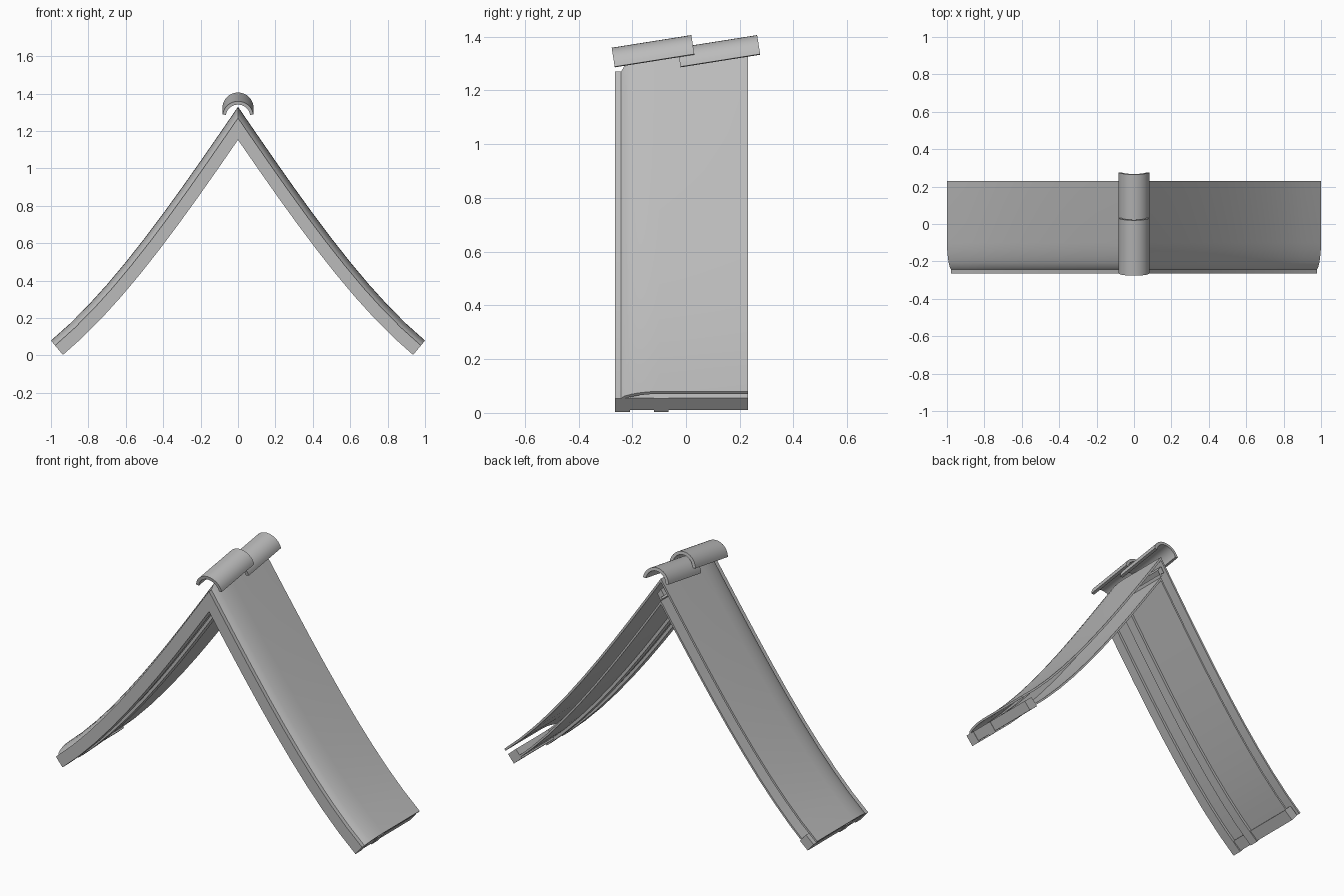
import bpy
import bmesh
from math import sin, cos, radians, hypot

cube = bpy.data.objects.get("Cube")
if cube:
    bpy.data.objects.remove(cube, do_unlink=True)

grey = bpy.data.materials.new("plain grey")
grey.use_nodes = True
COLOUR = (0.5, 0.5, 0.5, 1)
grey.diffuse_color = COLOUR
grey.node_tree.nodes["Principled BSDF"].inputs["Base Color"].default_value = COLOUR


def slope_point(x, depth):
    """Point at a given depth square to the concave roof line; mitred at the ridge."""
    a = abs(x)
    side = 1 if x > 0 else -1
    z = 1.33 - 1.46 * a + 0.21 * a ** 3
    slope = -1.46 + 0.63 * a * a
    size = hypot(1, slope)
    if a < 1e-6:
        return 0, z - depth * size
    return side * (a + slope / size * depth), z - depth / size


def loft(name, rings):
    """Capped solid through a row of matching closed rings."""
    bm = bmesh.new()
    rows = [[bm.verts.new(p) for p in ring] for ring in rings]
    for r, s in zip(rows, rows[1:]):
        for i in range(len(r)):
            j = (i + 1) % len(r)
            bm.faces.new((r[i], r[j], s[j], s[i]))
    bm.faces.new(rows[0])
    bm.faces.new(rows[-1])
    bmesh.ops.recalc_face_normals(bm, faces=bm.faces)
    mesh = bpy.data.meshes.new(name)
    bm.to_mesh(mesh)
    bm.free()
    mesh.materials.append(grey)
    obj = bpy.data.objects.new(name, mesh)
    bpy.context.collection.objects.link(obj)
    bpy.ops.object.select_all(action='DESELECT')
    obj.select_set(True)
    bpy.context.view_layer.objects.active = obj
    bpy.ops.object.shade_smooth_by_angle(angle=radians(30))


def sweep(name, section, stations):
    """Carry a (y, depth) section along the roof line."""
    rings = []
    for x in stations:
        ring = []
        for y, depth in section:
            px, pz = slope_point(x, depth)
            ring.append((px, y, pz))
        rings.append(ring)
    loft(name, rings)


def bar(y0, y1, top, bottom):
    return [(y0, top), (y1, top), (y1, bottom), (y0, bottom)]


whole = [i / 10 for i in range(-10, 11)]

# Thin roof covering with a rounded front lip
outer = [(0.23, 0), (-0.10, 0), (-0.14, 0.002), (-0.175, 0.007),
         (-0.205, 0.014), (-0.23, 0.023), (-0.242, 0.034)]
inner = [(y, depth + 0.012) for y, depth in reversed(outer)]
sweep("roof_covering", outer + inner, whole)

# Gable board and inner rafter
sweep("gable_board", bar(-0.265, -0.208, 0.034, 0.1), whole)
sweep("inner_rafter", bar(-0.12, -0.065, 0.034, 0.1), whole)

# Thin lining below the hollow
sweep("lining", bar(-0.208, 0.23, 0.073, 0.084), [x * 0.98 for x in whole])

# Boards running front to back at the ridge and eaves
sweep("ridge_board", bar(-0.208, 0.23, 0.034, 0.073), [-0.05, 0, 0.05])
for side, word in ((1, "left"), (-1, "right")):
    sweep(word + "_eave_board", bar(-0.208, 0.23, 0.034, 0.092),
          [side * 0.95, side * 0.998])

# Overlapping half-round ridge tiles
tilt = radians(9)
steps = 16
arch = [(r * cos(a), r * sin(a) - 0.009)
        for r, order in ((0.083, range(steps + 1)), (0.065, range(steps, -1, -1)))
        for a in (radians(8 + 164 * k / steps) for k in order)]
for word, start in (("front", -0.265), ("rear", -0.02)):
    rings = []
    for along in (0, 0.3):
        rings.append([(u, start + along * cos(tilt) - v * sin(tilt),
                       1.286 + along * sin(tilt) + v * cos(tilt)) for u, v in arch])
    loft(word + "_ridge_tile", rings)
